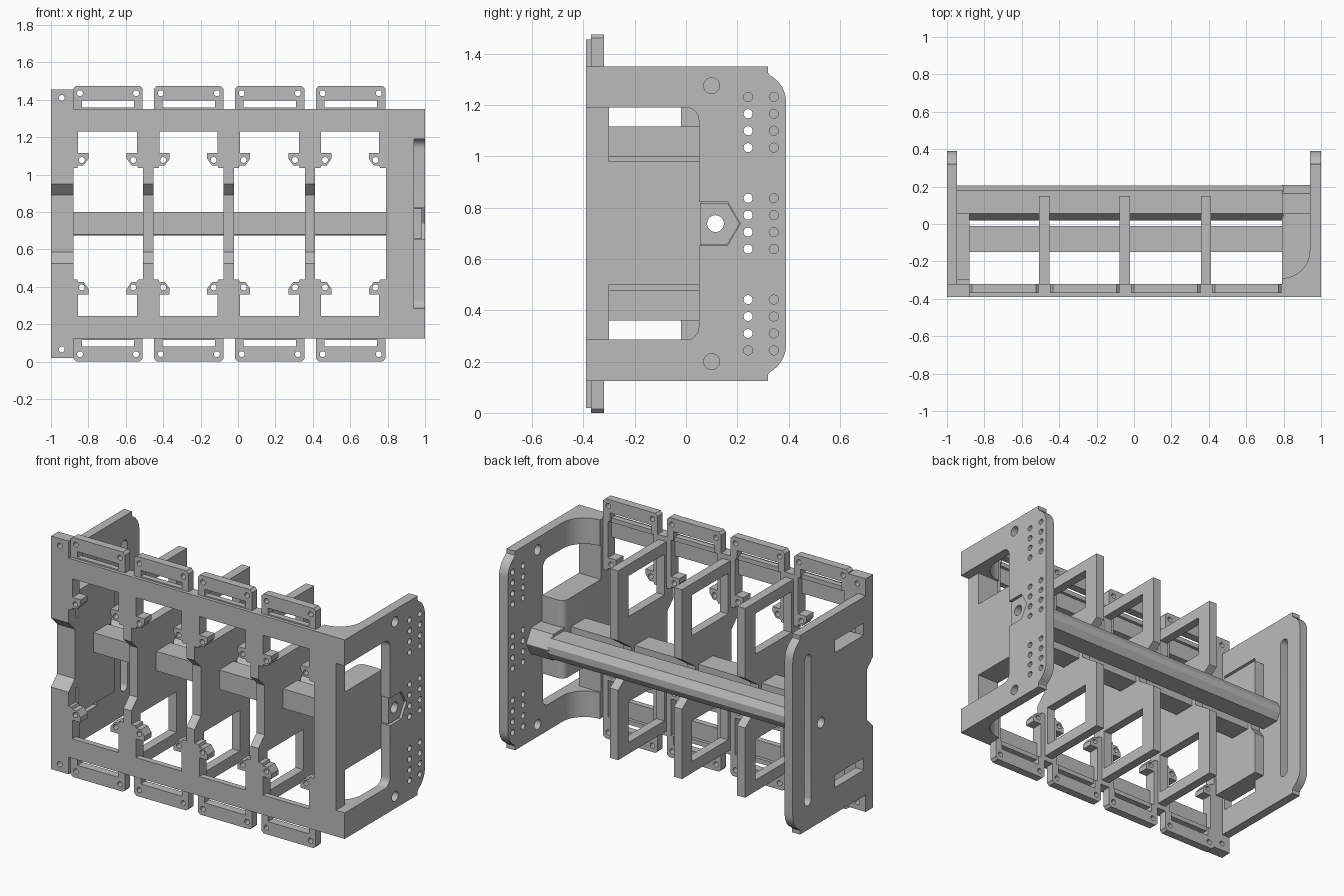
import bpy
from math import cos, sin, pi, radians
from mathutils import Matrix

cube = bpy.data.objects.get("Cube")
if cube:
    bpy.data.objects.remove(cube, do_unlink=True)

grey = bpy.data.materials.new("light_grey")
grey.use_nodes = True
grey.diffuse_color = (0.5, 0.5, 0.5, 1)
grey.node_tree.nodes["Principled BSDF"].inputs["Base Color"].default_value = grey.diffuse_color

MID = 0.7375                       # height of the mirror plane
FRONT, BACK = -0.39, -0.32         # front sheet
DIVIDERS = (-0.48, -0.05, 0.385)
parts = []

# Profile plane for each extrusion axis: x -> (y, z), y -> (x, z), z -> (x, y)
FRAMES = {
    "x": Matrix(((0, 0, 1), (1, 0, 0), (0, 1, 0))),
    "y": Matrix(((1, 0, 0), (0, 0, -1), (0, 1, 0))),
    "z": Matrix.Identity(3),
}


def prism(name, axis, lo, hi, outline, holes=()):
    """Extrude an outline with holes between lo and hi along an axis."""
    curve = bpy.data.curves.new(name, "CURVE")
    curve.dimensions = "2D"
    curve.fill_mode = "BOTH"
    curve.extrude = (hi - lo) / 2
    for loop in [outline, *holes]:
        spline = curve.splines.new("POLY")
        spline.points.add(len(loop) - 1)
        for point, (a, b) in zip(spline.points, loop):
            point.co = (a, b, 0, 1)
        spline.use_cyclic_u = True
    temp = bpy.data.objects.new(name + "_curve", curve)
    bpy.context.collection.objects.link(temp)
    deps = bpy.context.evaluated_depsgraph_get()
    mesh = bpy.data.meshes.new_from_object(temp.evaluated_get(deps))
    bpy.data.objects.remove(temp, do_unlink=True)
    bpy.data.curves.remove(curve)
    middle = [0, 0, 0]
    middle["xyz".index(axis)] = (lo + hi) / 2
    mesh.transform(Matrix.Translation(middle) @ FRAMES[axis].to_4x4())
    mesh.materials.clear()
    mesh.materials.append(grey)
    ob = bpy.data.objects.new(name, mesh)
    bpy.context.collection.objects.link(ob)
    parts.append(ob)


def arc(cx, cy, rx, ry, start, end, n=8):
    steps = [radians(start + (end - start) * i / n) for i in range(n + 1)]
    return [(cx + rx * cos(t), cy + ry * sin(t)) for t in steps]


def circle(cx, cy, r, n=14):
    return [(cx + r * cos(2 * pi * i / n), cy + r * sin(2 * pi * i / n)) for i in range(n)]


def rect(a0, a1, b0, b1):
    return [(a0, b0), (a1, b0), (a1, b1), (a0, b1)]


def flip(points):
    return [(a, 2 * MID - b) for a, b in reversed(points)]


def both(points):
    """Close a half outline with its mirror image below the middle."""
    return points + flip(points)


def pair(name, axis, lo, hi, outline, holes=()):
    """Upper part plus its mirrored lower twin."""
    prism("upper_" + name, axis, lo, hi, outline, holes)
    if axis == "z":
        prism("lower_" + name, axis, 2 * MID - hi, 2 * MID - lo, outline, holes)
    else:
        prism("lower_" + name, axis, lo, hi, flip(outline), [flip(h) for h in holes])


# Thin front rails
pair("front_rail", "y", FRONT, -0.355, rect(-0.9, 0.8, 1.23, 1.35))

# Mounting frames above and below the rails
for x0 in (-0.88, -0.448, -0.015, 0.418):
    x1 = x0 + 0.37
    tab = [(x0, 1.34), (x0 + 0.045, 1.34), (x0 + 0.045, 1.395), (x1 - 0.045, 1.395),
           (x1 - 0.045, 1.34), (x1, 1.34), (x1, 1.46), (x1 - 0.015, 1.475),
           (x0 + 0.015, 1.475), (x0, 1.46)]
    pair("mounting_frame", "y", -0.37, BACK, tab,
         [circle(x0 + 0.035, 1.435, 0.016), circle(x1 - 0.035, 1.435, 0.016)])
    pair("frame_foot", "y", -0.37, -0.335, rect(x0 + 0.04, x1 - 0.04, 1.33, 1.358))

# Dividers with upper and lower windows
window = rect(-0.3, 0.05, 1.0, 1.25)
divider = both([(0.02, 0.8), (0.15, 0.89), (0.15, 1.32), (-0.37, 1.32),
                (-0.37, 1.23), (FRONT, 1.23), (FRONT, 0.95), (-0.33, 0.89)][::-1])
for c in DIVIDERS:
    prism("divider", "x", c - 0.0275, c + 0.0275, divider, [window, flip(window)])


# Posts behind the rails, ending in clips
def clip_half(c, s):
    steps = [(0.06, 1.35), (0.06, 1.115), (0.115, 1.115), (0.115, 1.085),
             (0.09, 1.05), (0.06, 1.05), (0.055, 1.035)]
    return [(c + s * a, b) for a, b in steps]


for c in DIVIDERS:
    pair("clip_post", "y", FRONT, BACK, clip_half(c, 1) + clip_half(c, -1)[::-1],
         [circle(c + s * 0.08, 1.078, 0.016) for s in (-1, 1)])
for c, s in ((-0.915, 1), (0.815, -1)):
    edge = c - s * 0.02
    pair("end_clip", "y", FRONT, BACK, [(edge, 1.35)] + clip_half(c, s) + [(edge, 1.035)],
         [circle(c + s * 0.08, 1.078, 0.016)])

# Spine board and faceted rear bar with a bore
prism("spine_board", "x", -0.95, 0.8, rect(-0.15, -0.01, 0.68, 0.8))
bore = circle(0.115, MID, 0.033, 20)
bar = both([(0.205, MID + 0.02), (0.18, 0.8), (0.055, 0.8), (0.02, MID + 0.02)])
prism("rear_bar", "x", -0.95, 0.8, bar, [bore])
collar = both([(0.208, MID + 0.002), (0.162, 0.818), (0.055, 0.818)])
prism("hex_collar", "x", 0.79, 0.985, collar, [bore])

# Right end plate: open towards the front, with hole grid
rear_corner = [(0.32, 1.35), (0.32, 1.325)] + arc(0.27, 1.21, 0.12, 0.12, 62, 0)
opening = arc(0.0, 1.14, 0.05, 0.05, 0, 90)
socket = [(0.21, MID + 0.002), (0.162, 0.822), (0.05, 0.822)]
upper_half = socket + opening + [(FRONT, 1.19), (FRONT, 1.35)] + rear_corner
grid = [circle(y, MID + group * 0.395 + (row - 1.5) * 0.066, 0.018, 12)
        for y in (0.242, 0.342) for group in (-1, 0, 1) for row in range(4)]
grid += [circle(0.1, z, 0.031, 20) for z in (1.275, 0.2)]
prism("right_end_plate", "x", 0.94, 1.0, both(upper_half), grid)

# Right front column with rounded inner corners and centre block
fillet = [(0.79, FRONT), (0.95, FRONT), (0.95, -0.15)] + arc(0.79, -0.14, 0.15, 0.15, 0, -90, 12)
pair("corner_fillet", "z", 1.19, 1.35, fillet)
prism("front_column", "z", 0.28, 1.2, rect(0.79, 0.94, FRONT, -0.3))
block = [(0.79, -0.31), (0.94, -0.31), (0.94, 0.06)] + arc(0.83, 0.02, 0.04, 0.04, 90, 180)
prism("centre_block", "z", 0.5, 0.98, block)

# Left end plate with slot and windows, thickened inside
slot = both(arc(0.242, 1.17, 0.032, 0.032, 0, 180))
vent = rect(-0.3, -0.02, 1.115, 1.19)
left_half = [(-0.33, 0.89), (FRONT, 0.95), (FRONT, 1.35)] + rear_corner
prism("left_end_plate", "x", -1.0, -0.945, both(left_half),
      [slot, vent, flip(vent), bore])
prism("left_inner_block", "x", -0.95, -0.88, both([(-0.3, 1.115), (0.055, 1.115), (0.055, 0.85),
                                                 (0.02, 0.8)][::-1]))

# Left front flange, stepped back in the middle
pair("left_flange", "y", FRONT, BACK, rect(-1.0, -0.88, 0.95, 1.455),
     [circle(-0.942, 1.41, 0.016)])
step = [(-0.33, 0.89), (FRONT, 0.95), (-0.29, 0.95), (-0.29, 0.89)]
prism("left_flange_step", "x", -1.0, -0.88, both(step))

# Flat faces with smooth arcs
bpy.ops.object.select_all(action="DESELECT")
for ob in parts:
    ob.select_set(True)
bpy.context.view_layer.objects.active = parts[0]
bpy.ops.object.shade_smooth_by_angle(angle=radians(25))
